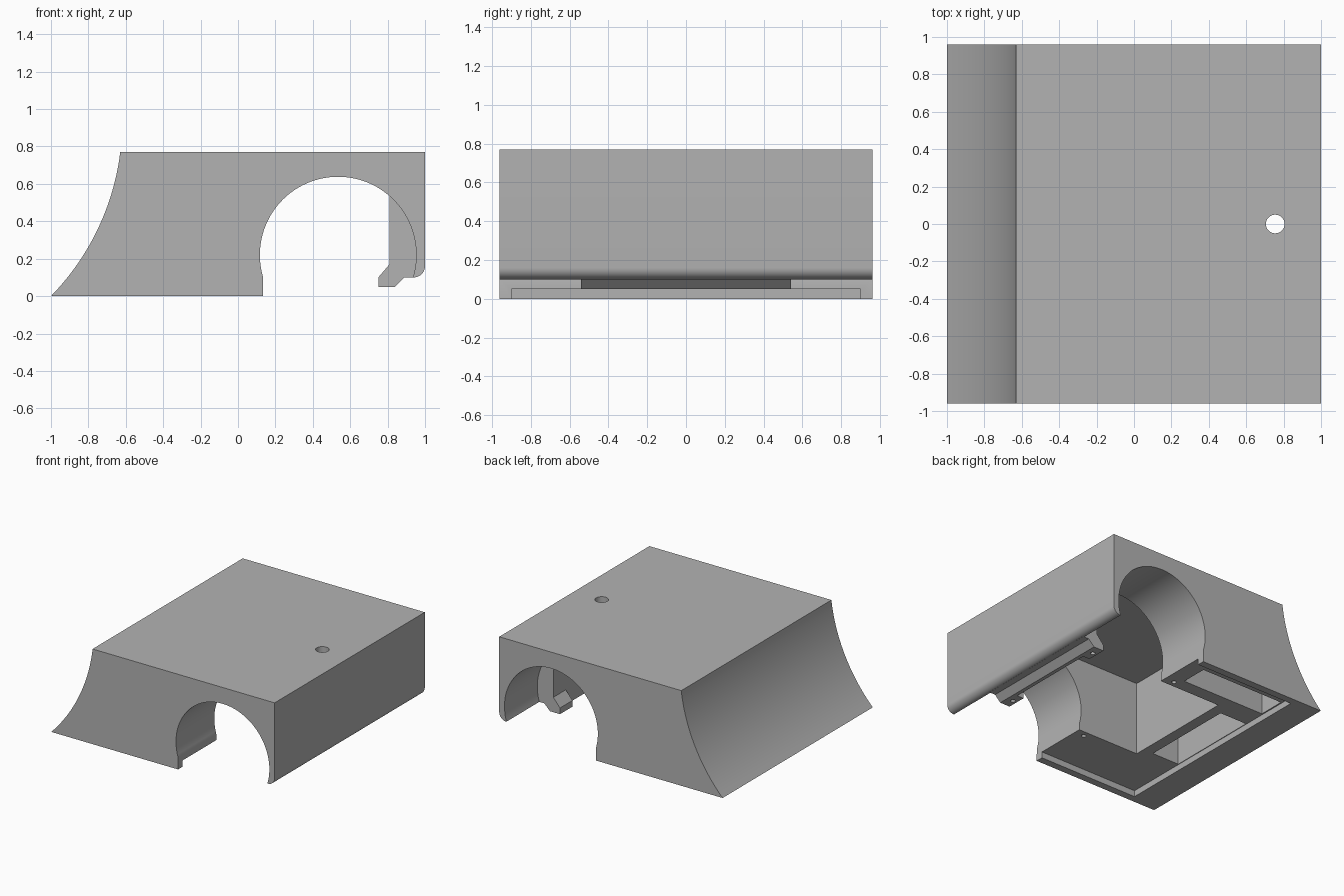
import bpy, bmesh
from math import sin, cos, radians

cube = bpy.data.objects.get("Cube")
if cube:
    bpy.data.objects.remove(cube, do_unlink=True)

grey = bpy.data.materials.new("plain grey")
grey.use_nodes = True
colour = (0.45, 0.45, 0.45, 1)
grey.diffuse_color = colour
grey.node_tree.nodes["Principled BSDF"].inputs["Base Color"].default_value = colour


def arc(cx, cz, r, start, end, steps):
    """Points on an arc in the XZ plane, angles in degrees."""
    angles = [radians(start + (end - start) * i / steps) for i in range(steps + 1)]
    return [(cx + r * cos(a), cz + r * sin(a)) for a in angles]


def prism(name, profile, y0, y1):
    """Extrude an XZ outline from y0 to y1."""
    bm = bmesh.new()
    face = bm.faces.new([bm.verts.new((x, y0, z)) for x, z in profile])
    side = bmesh.ops.extrude_face_region(bm, geom=[face])["geom"]
    verts = [v for v in side if isinstance(v, bmesh.types.BMVert)]
    bmesh.ops.translate(bm, verts=verts, vec=(0, y1 - y0, 0))
    bmesh.ops.recalc_face_normals(bm, faces=bm.faces)
    mesh = bpy.data.meshes.new(name)
    bm.to_mesh(mesh)
    bm.free()
    mesh.materials.append(grey)
    obj = bpy.data.objects.new(name, mesh)
    bpy.context.collection.objects.link(obj)
    return obj


def box(name, x0, x1, y0, y1, z0, z1):
    return prism(name, [(x0, z0), (x1, z0), (x1, z1), (x0, z1)], y0, y1)


def peg(name, x, y, r, z0, z1):
    bpy.ops.mesh.primitive_cylinder_add(vertices=32, radius=r, depth=z1 - z0,
                                        location=(x, y, (z0 + z1) / 2))
    obj = bpy.context.object
    obj.name = name
    obj.data.materials.append(grey)
    return obj


def combine(target, other, operation):
    """Apply a boolean and discard the second object."""
    other.hide_render = True
    mod = target.modifiers.new(operation, 'BOOLEAN')
    mod.operation, mod.solver, mod.object = operation, 'EXACT', other
    bpy.context.view_layer.objects.active = target
    bpy.ops.object.modifier_apply(modifier=mod.name)
    bpy.data.objects.remove(other, do_unlink=True)


# Outer body: concave slope, flat top, rounded lower edge and round arch
outline = arc(-1.959, 0.936, 1.34, -44.3, -7.1, 24)
outline[0], outline[-1] = (-1, 0), (-0.63, 0.77)
outline += [(1, 0.77)]
outline += arc(0.94, 0.16, 0.06, 0, -90, 10)
outline += arc(0.535, 0.22, 0.418, -16.7, 196.7, 72)
outline += [(0.135, 0)]
body = prism("body", outline, -0.96, 0.96)

# Central cavity, base recess, pockets and top hole
cuts = [
    box("cavity", -0.42, 0.9, -0.47, 0.47, -0.1, 0.65),
    box("base_recess", -0.76, 0.3, -0.9, 0.9, -0.1, 0.05),
    box("slope_pocket", -0.755, -0.51, -0.39, 0.39, -0.1, 0.29),
    box("side_pocket", -0.75, 0, 0.58, 0.8, -0.1, 0.26),
    peg("top_hole", 0.755, 0, 0.05, 0.5, 0.9),
]
cuts += [peg("base_screw_hole", 0.05, s * 0.52, 0.018, -0.1, 0.15) for s in (-1, 1)]
for cut in cuts:
    combine(body, cut, 'DIFFERENCE')

# Inner bracket along the wall, with a screw tab at each end
bracket = prism("bracket", [(0.81, 0.7), (0.81, 0.05), (0.84, 0.05), (0.89, 0.1),
                            (0.945, 0.1), (0.965, 0.13), (0.965, 0.7)], -0.54, 0.54)
for s in (-1, 1):
    y0, y1 = sorted((s * 0.38, s * 0.54))
    combine(bracket, prism("tab", [(0.75, 0.05), (0.83, 0.05), (0.83, 0.19),
                                   (0.81, 0.17), (0.75, 0.1)], y0, y1), 'UNION')
    combine(bracket, peg("tab_hole", 0.785, s * 0.46, 0.018, -0.1, 0.09), 'DIFFERENCE')
combine(body, bracket, 'UNION')

# Smooth the curved walls, keep the edges crisp
bpy.ops.object.select_all(action='DESELECT')
body.select_set(True)
bpy.context.view_layer.objects.active = body
bpy.ops.object.shade_smooth_by_angle(angle=radians(30))
